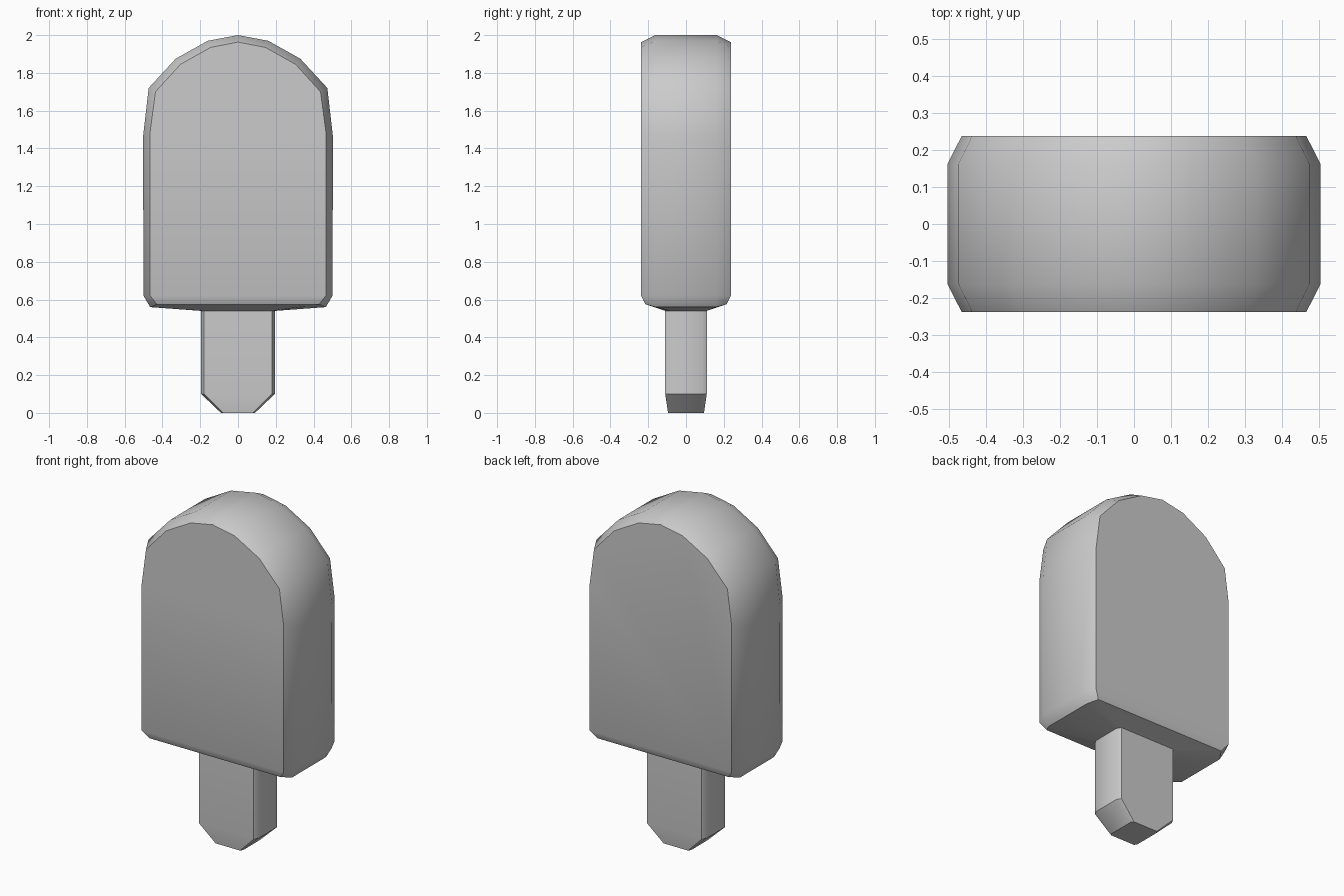
import bpy, bmesh

if "Cube" in bpy.data.objects:
    bpy.data.objects.remove(bpy.data.objects["Cube"])


def octagon(x1, y1, z1, x2, y2, z2):
    """Chamfered rectangle: (x1, y1) on the long faces, (x2, y2) on the ends."""
    return [(x1, -y1, z1), (x2, -y2, z2), (x2, y2, z2), (x1, y1, z1),
            (-x1, y1, z1), (-x2, y2, z2), (-x2, -y2, z2), (-x1, -y1, z1)]


def bridge(bm, loops, closed):
    """Skin consecutive loops with quads and return the vertex loops."""
    rows = [[bm.verts.new(p) for p in loop] for loop in loops]
    for a, b in zip(rows, rows[1:]):
        n = len(a)
        for i in range(n if closed else n - 1):
            j = (i + 1) % n
            bm.faces.new((a[i], a[j], b[j], b[i]))
    return rows


def finish(bm, name):
    bmesh.ops.remove_doubles(bm, verts=bm.verts, dist=0.0005)
    bmesh.ops.recalc_face_normals(bm, faces=bm.faces)
    mesh = bpy.data.meshes.new(name)
    bm.to_mesh(mesh)
    bm.free()
    obj = bpy.data.objects.new(name, mesh)
    bpy.context.collection.objects.link(obj)
    bpy.ops.object.select_all(action='DESELECT')
    obj.select_set(True)
    bpy.context.view_layer.objects.active = obj
    bpy.ops.object.shade_smooth_by_angle(angle=0.66)


def arch(half, y):
    """Mirror a right-hand half outline (bottom to crown) at depth y."""
    pts = half + [(-x, z) for x, z in reversed(half[:-1])]
    return [(x, y, z) for x, z in pts]


stick_top = octagon(0.18, 0.11, 0.54, 0.195, 0.085, 0.54)

# Ice bar: arched slab with chamfered faces
outer = [(0.5, 0.62), (0.503, 1.46), (0.473, 1.72), (0.33, 1.875), (0.16, 1.97), (0, 2)]
inner = [(0.465, 0.62), (0.465, 1.49), (0.437, 1.70), (0.305, 1.845), (0.145, 1.935), (0, 1.963)]
bm = bmesh.new()
rows = bridge(bm, [arch(inner, -0.237), arch(outer, -0.162),
                   arch(outer, 0.162), arch(inner, 0.237)], False)
bm.faces.new(rows[0])
bm.faces.new(rows[-1])
# Bevelled underside, sloping in to the stick
bridge(bm, [octagon(0.465, 0.237, 0.62, 0.5, 0.162, 0.62),
            octagon(0.43, 0.215, 0.575, 0.465, 0.16, 0.56), stick_top], True)
finish(bm, "ice_bar")

# Stick with tapered tip
bm = bmesh.new()
rows = bridge(bm, [octagon(0.08, 0.095, 0, 0.09, 0.08, 0),
                   octagon(0.18, 0.11, 0.1, 0.195, 0.085, 0.1), stick_top], True)
bm.faces.new(rows[0])
finish(bm, "stick")
